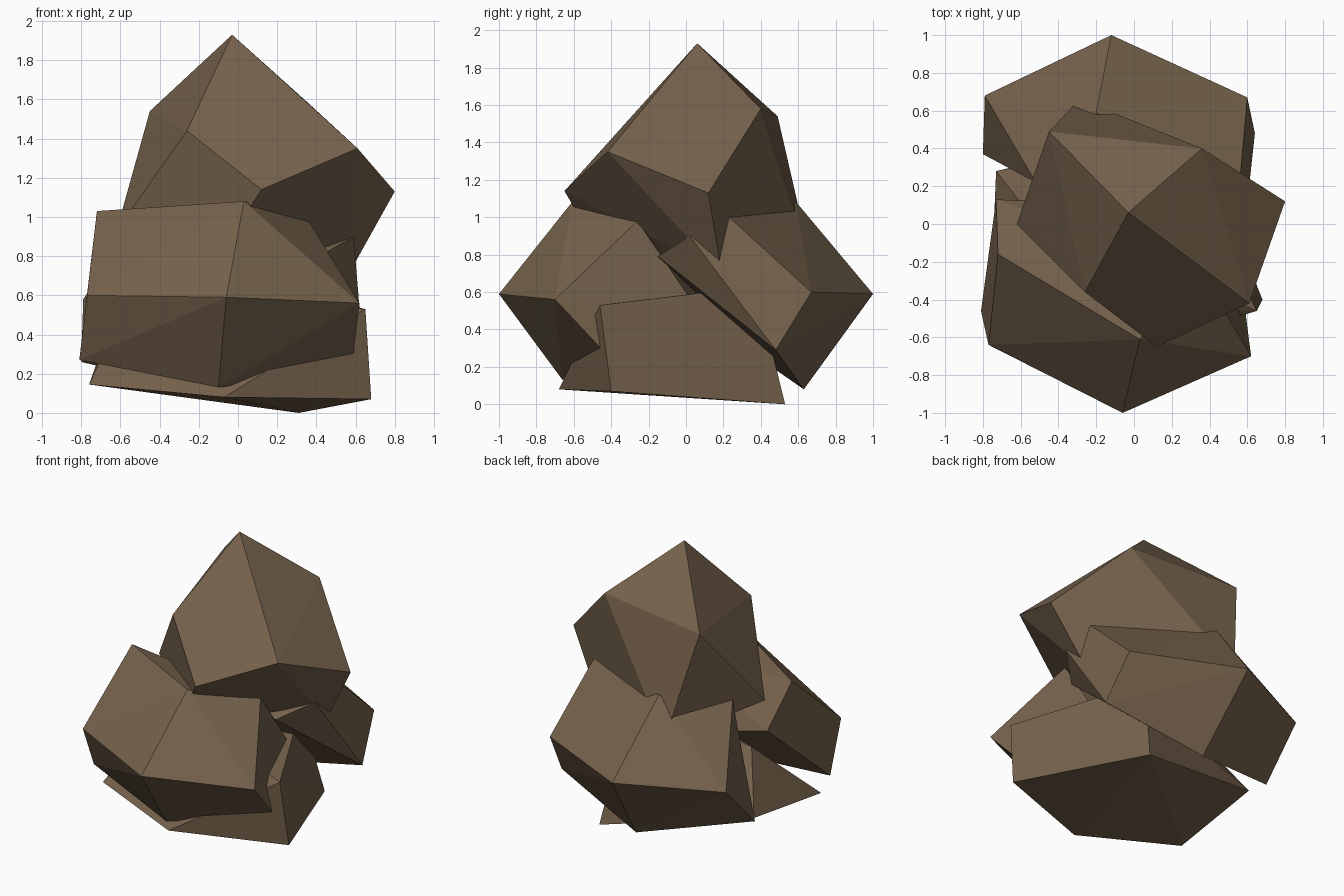
import bpy, bmesh, math

if "Cube" in bpy.data.objects:
    bpy.data.objects.remove(bpy.data.objects["Cube"])

# One flat stone colour
stone = bpy.data.materials.new("brown stone")
stone.diffuse_color = (0.18, 0.122, 0.072, 1)
stone.use_nodes = True
stone.node_tree.nodes["Principled BSDF"].inputs["Base Color"].default_value = stone.diffuse_color


def boulder(name, corners):
    """Faceted stone: the convex hull of a few corner points."""
    bm = bmesh.new()
    for c in corners:
        bm.verts.new(c)
    hull = bmesh.ops.convex_hull(bm, input=bm.verts[:])
    loose = {g for g in hull["geom_interior"] + hull["geom_unused"]
             if isinstance(g, bmesh.types.BMVert) and g.is_valid}
    bmesh.ops.delete(bm, geom=list(loose), context='VERTS')
    # merge nearly coplanar triangles into broad facets
    bmesh.ops.dissolve_limit(bm, angle_limit=math.radians(3),
                             verts=bm.verts[:], edges=bm.edges[:])
    bmesh.ops.recalc_face_normals(bm, faces=bm.faces[:])
    mesh = bpy.data.meshes.new(name)
    bm.to_mesh(mesh)
    bm.free()
    mesh.materials.append(stone)
    ob = bpy.data.objects.new(name, mesh)
    bpy.context.collection.objects.link(ob)
    return ob


# Peaked stone on top of the pile
boulder("top_boulder", [
    (-.03, .06, 1.93), (.36, .40, 1.58), (.80, .12, 1.13), (.61, -.42, 1.35),
    (.12, -.65, 1.14), (-.26, -.36, 1.44), (-.62, 0, .93), (-.45, .49, 1.54),
    (-.29, .66, .80), (.56, .19, .70), (-.02, -.52, .92)])

# Stone leaning at the front
boulder("front_boulder", [
    (-.06, -1, .59), (.62, -.70, .56), (.03, -.61, 1.08), (-.72, -.16, 1.03),
    (-.77, -.64, .60), (.36, -.26, .98), (-.10, -.66, .13), (-.81, -.46, .27),
    (-.73, .13, .79), (.58, -.39, .23), (.38, .08, .48)])

# Stone leaning at the back
boulder("back_boulder", [
    (-.12, 1, .59), (.60, .67, .60), (-.20, .59, 1.08), (.56, .22, 1.01),
    (-.79, .68, .58), (-.52, .22, .99), (-.05, .63, .08), (.64, .48, .29),
    (-.80, .37, .26), (.59, .02, .90), (.40, -.15, .79)])

# Low flat stone under the others
boulder("base_boulder", [
    (.68, -.40, .07), (-.07, -.68, .08), (.65, -.46, .53), (-.76, -.43, .145),
    (.31, .53, 0), (-.73, .28, .23), (.36, .12, .60), (.25, .42, .45),
    (-.55, .05, .60)])
